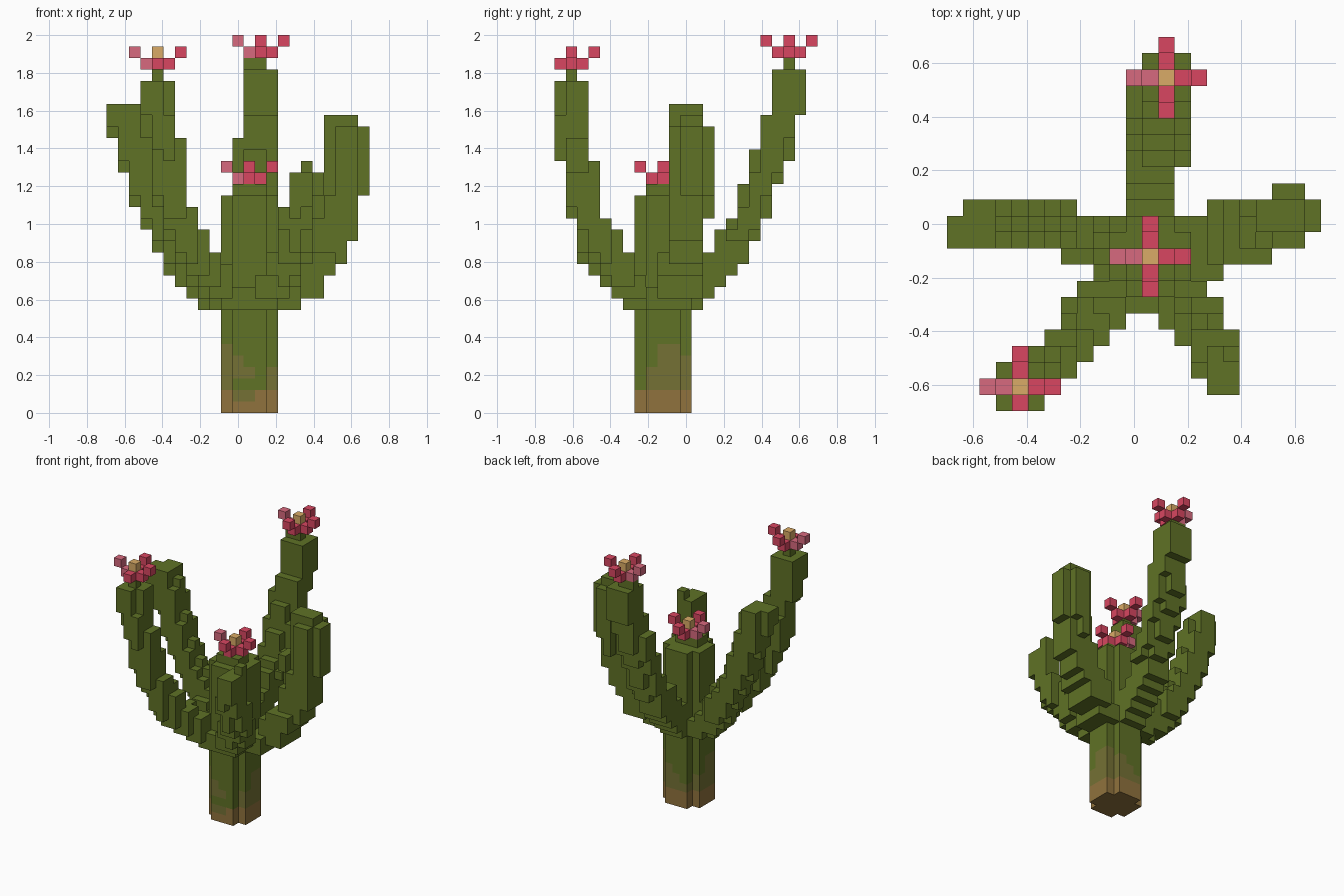
import bpy, bmesh, math
from mathutils import Vector

if "Cube" in bpy.data.objects:
    bpy.data.objects.remove(bpy.data.objects["Cube"])

SIZE = 2 / 33                                # edge of one block
ORIGIN = Vector((-11.5, -11.5, 0)) * SIZE
BEND = 15                                    # below this layer arms lean outward


def material(name, *rgb):
    mat = bpy.data.materials.new(name)
    mat.use_nodes = True
    mat.diffuse_color = (*rgb, 1)
    for node in mat.node_tree.nodes:
        if node.type == "BSDF_PRINCIPLED":
            node.inputs["Base Color"].default_value = (*rgb, 1)
    return mat


green = material("cactus green", .115, .168, .019)
olive = material("weathered olive", .178, .165, .035)
brown = material("woody brown", .28, .17, .047)
red = material("petal red", .69, .062, .12)
pale = material("petal pale pink", .68, .143, .21)
yellow = material("flower centre yellow", .7, .41, .135)

solid = {}                                   # block -> (part name, material)


def block(part, cell, mat):
    solid.setdefault(cell, (part, mat))


def disc(part, x, y, layer, radius, shade):
    """One layer of blocks whose centres lie inside a circle."""
    for i in range(int(x) - 3, int(x) + 5):
        for j in range(int(y) - 3, int(y) + 5):
            if math.hypot(i - x, j - y) < radius:
                block(part, (i, j, layer), shade(i, j, layer))


def plain(i, j, k):
    return green


def weathered(i, j, k):
    """Woody foot fading through olive patches to green."""
    front = j < 9
    if k < 2 and not (k == 1 and front and 11 <= i <= 12):
        return brown
    if front and k == 2 and 11 <= i <= 13:
        return green
    angle = math.atan2(j - 9, i - 12)
    return olive if k < 4.3 + 1.4 * math.sin(2 * angle + .6) else green


def arm(part, start_radius, end_radius, path):
    """Stack discs along a path of (layer, x, y) points, doubled in the bend."""
    first, last = path[0][0], path[-1][0]
    for (k0, x0, y0), (k1, x1, y1) in zip(path, path[1:]):
        for k in range(k0, k1 + 1):
            t = (k - k0) / (k1 - k0)
            x, y = x0 + (x1 - x0) * t, y0 + (y1 - y0) * t
            along = (k - first) / (last - first)
            radius = start_radius + (end_radius - start_radius) * along
            for layer in range(k, k + (2 if k < BEND else 1)):
                disc(part, x, y, layer, radius, plain)


def flower(part, x, y, z):
    """Four bent petals round a raised centre; the outer front block may be absent."""
    block(part, (x, y, z), red)
    block(part, (x, y, z + 1), yellow)
    for dx, dy in ((1, 0), (-1, 0), (0, 1), (0, -1)):
        mat = pale if dx < 0 else red
        for step in (1, 2):
            if y + dy * step >= 0:
                block(part, (x + dx * step, y + dy * step, z + step - 1), mat)


# Trunk
for layer in range(19):
    disc("trunk", 12, 9, layer, 2.3, weathered)
disc("trunk", 12, 8.5, 19, 1.2, plain)

# Arms
arm("right_arm", 1.7, 1.7, [(9, 9.4, 10), (11, 7.4, 10.3), (12, 6.6, 10.8),
                            (13, 5.9, 11), (15, 4.9, 11), (16, 4.5, 11),
                            (18, 3.6, 11), (20, 2.8, 11), (21, 2.6, 11),
                            (23, 1.8, 11), (24, 1.6, 10.9), (26, 1.3, 10.8)])
arm("front_right_arm", 1.7, 1.5, [(9, 10.3, 7.4), (10, 9.2, 6.3), (11, 8.5, 5.3),
                                  (12, 7.8, 4.4), (13, 7.1, 3.5), (15, 6.5, 2.9),
                                  (16, 6.1, 2.7), (17, 5.6, 2.3), (18, 5.2, 2.2),
                                  (21, 4.8, 1.8), (22, 4.7, 1.4), (23, 4.6, 1.4),
                                  (24, 4.2, 1.3), (26, 3.9, 1.1), (28, 3.9, 1.1)])
arm("front_left_arm", 1.65, 1.4, [(9, 13.3, 7), (11, 15, 5.3), (12, 15.3, 4.7),
                                  (13, 15.6, 4), (14, 16, 3.5), (16, 16, 3),
                                  (17, 16.3, 2.3), (18, 16.5, 2.2), (20, 16.5, 2.2)])
arm("left_arm", 1.85, 1.85, [(9, 15, 9.5), (10, 17, 10.5), (11, 17, 10.5),
                             (12, 18, 10.5), (13, 19, 11), (14, 19, 11),
                             (15, 19.5, 11), (16, 19.5, 11), (17, 19.8, 11.3),
                             (18, 19.8, 11.3), (19, 20.5, 11.5), (24, 20.5, 11.5)])
arm("back_arm", 1.75, 1.75, [(9, 12, 11), (13, 12, 15), (14, 12.2, 15),
                             (15, 12.5, 15.6), (16, 12.5, 16.2), (17, 12.5, 16.8),
                             (19, 12.5, 17.1), (20, 12.5, 17.8), (21, 12.5, 18.1),
                             (22, 12.5, 18.6), (23, 12.5, 18.9), (24, 12.8, 19),
                             (25, 12.9, 19.2), (26, 13, 19.8), (29, 13, 20)])

# Rib on the inner side of the left arm
for layer in (19, 20):
    disc("left_arm", 18, 10.5, layer, .6, plain)

# Tapered tips
disc("front_right_arm", 4, 1, 29, .5, plain)
disc("front_left_arm", 17, 3, 21, .5, plain)
disc("left_arm", 20, 11.5, 25, 1.2, plain)
disc("back_arm", 12.5, 20, 30, .8, plain)

# Flowers
flower("trunk_flower", 12, 9, 20)
flower("front_right_flower", 4, 1, 30)
flower("back_flower", 13, 20, 31)


def build(part):
    """Mesh the exposed sides of every block in a part."""
    cells = [(c, m) for c, (p, m) in solid.items() if p == part]
    mats = list(dict.fromkeys(m for _, m in cells))
    bm = bmesh.new()
    for cell, mat in cells:
        for axis in range(3):
            for sign in (-1, 1):
                normal = Vector((0, 0, 0))
                normal[axis] = sign
                if tuple(int(a + b) for a, b in zip(cell, normal)) in solid:
                    continue
                u = Vector((0, 0, 0))
                u[(axis + 1) % 3] = 1
                v = normal.cross(u)
                mid = Vector(cell) + Vector((.5, .5, .5)) + normal / 2
                corners = (-u - v, u - v, u + v, v - u)
                face = bm.faces.new([bm.verts.new(ORIGIN + (mid + c / 2) * SIZE)
                                     for c in corners])
                face.material_index = mats.index(mat)
    bmesh.ops.remove_doubles(bm, verts=bm.verts, dist=SIZE / 100)
    mesh = bpy.data.meshes.new(part)
    bm.to_mesh(mesh)
    bm.free()
    for mat in mats:
        mesh.materials.append(mat)
    bpy.context.collection.objects.link(bpy.data.objects.new(part, mesh))


for name in dict.fromkeys(p for p, _ in solid.values()):
    build(name)
